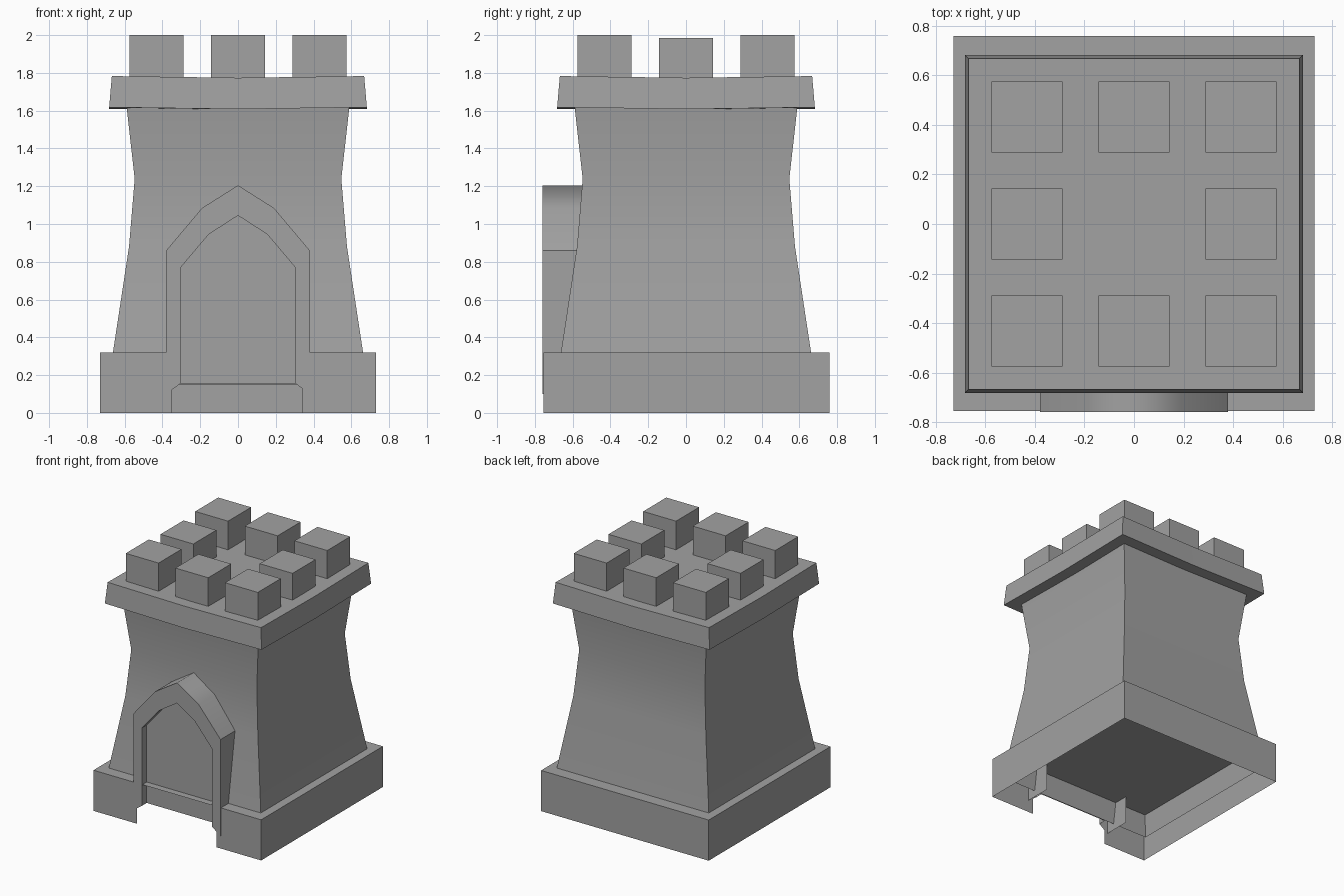
import bpy
import bmesh
import math

cube = bpy.data.objects.get("Cube")
if cube:
    bpy.data.objects.remove(cube, do_unlink=True)

STONE = (0.36, 0.36, 0.36, 1.0)
stone = bpy.data.materials.new("grey_stone")
stone.use_nodes = True
stone.diffuse_color = STONE
stone.node_tree.nodes["Principled BSDF"].inputs["Base Color"].default_value = STONE


def finish(name, bm):
    mesh = bpy.data.meshes.new(name)
    bm.to_mesh(mesh)
    bm.free()
    mesh.materials.append(stone)
    obj = bpy.data.objects.new(name, mesh)
    bpy.context.collection.objects.link(obj)
    return obj


def ring(bm, points):
    return [bm.verts.new(p) for p in points]


def bridge(bm, a, b, closed=True):
    """Join two equal rows of vertices with quads."""
    count = len(a) if closed else len(a) - 1
    faces = []
    for i in range(count):
        j = (i + 1) % len(a)
        faces.append(bm.faces.new((a[i], a[j], b[j], b[i])))
    return faces


def square(h, z):
    return [(-h, -h, z), (h, -h, z), (h, h, z), (-h, h, z)]


# Plinth: open-bottomed shell with a doorway gap in the front
plan = [(-0.35, -0.755), (-0.73, -0.755), (-0.73, 0.76),
        (0.73, 0.76), (0.73, -0.755), (0.34, -0.755)]
bm = bmesh.new()
low = ring(bm, [(x, y, 0) for x, y in plan])
high = ring(bm, [(x, y, 0.32) for x, y in plan])
bridge(bm, high, low, closed=False)
bm.faces.new(high[::-1])
finish("plinth", bm)

# Tower body: flared square shaft, smooth up its height, sharp at the corners
bm = bmesh.new()
rows = [ring(bm, square(h, z)) for h, z in
        ((0.687, 0.15), (0.662, 0.32), (0.577, 0.88), (0.547, 1.24), (0.592, 1.64))]
for a, b in zip(rows, rows[1:]):
    for face in bridge(bm, a, b):
        face.smooth = True
    for v, w in zip(a, b):
        bm.edges.get((v, w)).smooth = False
finish("tower_body", bm)

# Parapet slab: tapered, with edges dipping slightly in the middle
bm = bmesh.new()
steps = (-1, 0, 1)


def slab_grid(half, edge_z, dip):
    return {(i, j): bm.verts.new((i * half, j * half, edge_z - (0 if i and j else dip)))
            for i in steps for j in steps}


bottom = slab_grid(0.682, 1.618, 0.01)
top = slab_grid(0.668, 1.783, 0.009)
for i in (-1, 0):
    for j in (-1, 0):
        cell = ((i, j), (i + 1, j), (i + 1, j + 1), (i, j + 1))
        bm.faces.new([top[c] for c in cell])
        bm.faces.new([bottom[c] for c in reversed(cell)])
rim = [(-1, -1), (0, -1), (1, -1), (1, 0), (1, 1), (0, 1), (-1, 1), (-1, 0)]
bridge(bm, [bottom[c] for c in rim], [top[c] for c in rim])
finish("parapet_slab", bm)

# Battlements: eight blocks around the edge, the side middle ones a touch lower
for i in steps:
    for j in steps:
        if not (i or j):
            continue
        top_z = 1.985 if j == 0 else 2.0
        bm = bmesh.new()
        a = ring(bm, square(0.143, 1.76))
        b = ring(bm, square(0.143, top_z))
        bridge(bm, a, b)
        bm.faces.new(a[::-1])
        bm.faces.new(b)
        block = finish("battlement", bm)
        block.location = (i * 0.432, j * 0.432, 0)


# Door surround: pointed arch with a recessed door, open underneath
def arch(half, points):
    left = [(-x, z) for x, z in points]
    return left + [(-x, z) for x, z in reversed(left[:-1])]


outer = arch(0.38, [(0.38, 0.1), (0.38, 0.86), (0.19, 1.085), (0, 1.205)])
inner = arch(0.305, [(0.305, 0.155), (0.305, 0.768), (0.155, 0.945), (0, 1.045)])
bm = bmesh.new()
layers = [ring(bm, [(x, y, z) for x, z in line]) for line, y in
          ((outer, -0.545), (outer, -0.76), (inner, -0.76), (inner, -0.70))]
for a, b in zip(layers, layers[1:]):
    bridge(bm, b, a, closed=False)
bm.faces.new(layers[-1][::-1])
bmesh.ops.recalc_face_normals(bm, faces=bm.faces)
door = max(bm.faces, key=lambda f: len(f.verts))
if door.normal.y > 0:
    bmesh.ops.reverse_faces(bm, faces=bm.faces)
# Only the curved head of the arch is shaded smoothly
for face in bm.faces:
    face.smooth = abs(face.normal.y) < 0.5 and abs(face.normal.z) > 0.1
for edge in bm.edges:
    edge.smooth = all(f.smooth for f in edge.link_faces)
finish("door_surround", bm)
